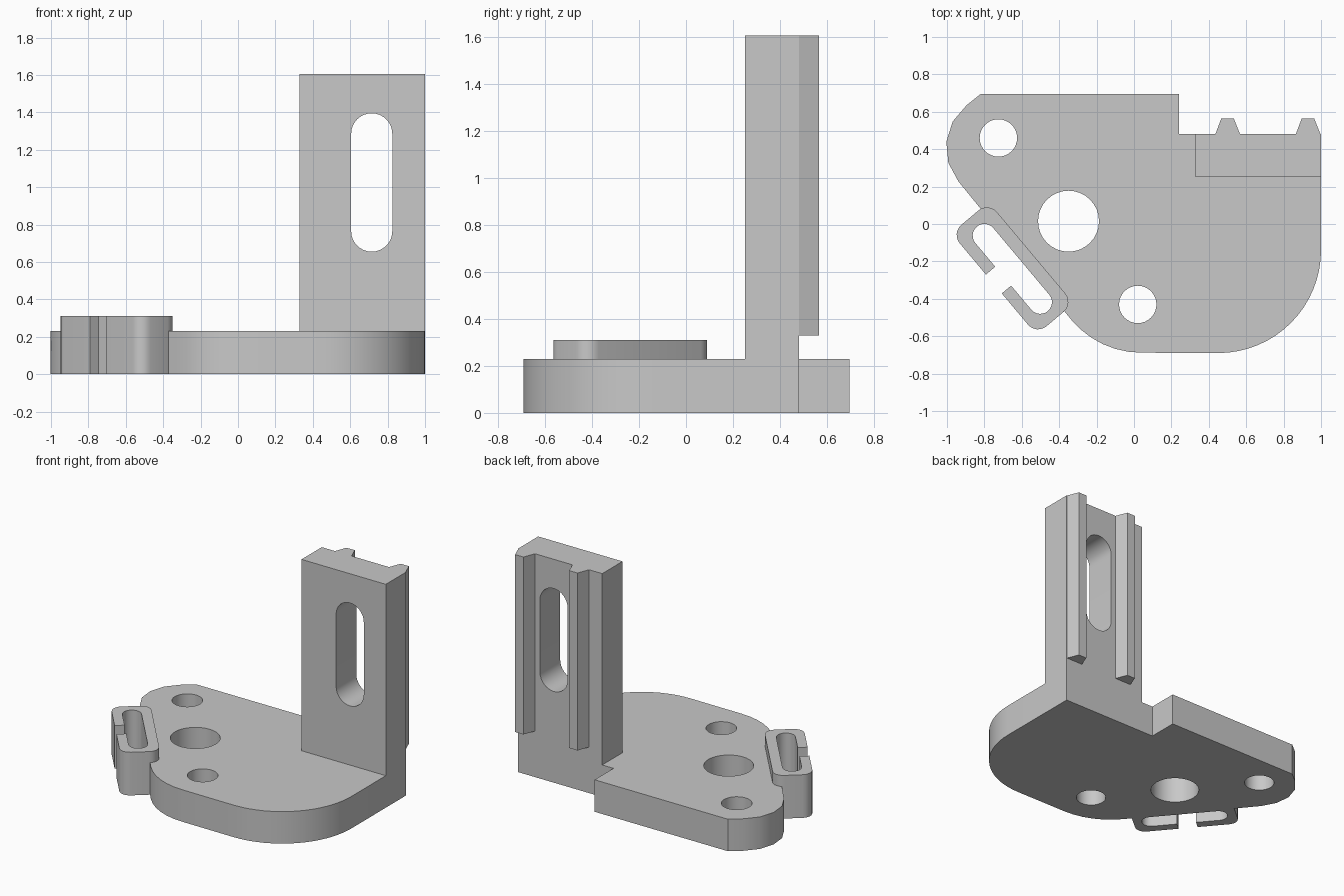
import bpy, bmesh
from math import radians, cos, sin
from mathutils import Matrix, Vector

cube = bpy.data.objects.get("Cube")
if cube:
    bpy.data.objects.remove(cube, do_unlink=True)

grey = bpy.data.materials.new("plain grey")
grey.use_nodes = True
grey.diffuse_color = (0.58, 0.58, 0.58, 1)
grey.node_tree.nodes["Principled BSDF"].inputs["Base Color"].default_value = grey.diffuse_color


def arc(cx, cy, r, start, end, steps):
    """Points along an arc, angles in degrees."""
    angles = [radians(start + (end - start) * i / steps) for i in range(steps + 1)]
    return [(cx + r * cos(a), cy + r * sin(a)) for a in angles]


def circle(cx, cy, r, steps=32):
    return arc(cx, cy, r, 0, 360, steps)[:-1]


def rect(x0, x1, y0, y1):
    return [(x0, y0), (x1, y0), (x1, y1), (x0, y1)]


def extrude_profile(name, loops, depth, matrix):
    """Fill an outline with its holes, thicken it and place it."""
    bm = bmesh.new()
    edges = []
    for loop in loops:
        verts = [bm.verts.new((x, y, 0)) for x, y in loop]
        edges += [bm.edges.new((v, verts[i - 1])) for i, v in enumerate(verts)]
    bmesh.ops.triangle_fill(bm, edges=edges, use_beauty=True)
    new = bmesh.ops.extrude_face_region(bm, geom=bm.faces[:], use_keep_orig=True)["geom"]
    bmesh.ops.translate(bm, vec=(0, 0, depth),
                        verts=[g for g in new if isinstance(g, bmesh.types.BMVert)])
    bmesh.ops.transform(bm, matrix=matrix, verts=bm.verts[:])
    bmesh.ops.recalc_face_normals(bm, faces=bm.faces[:])
    for f in bm.faces:
        f.smooth = True
    for e in bm.edges:
        e.smooth = e.calc_face_angle(0) < radians(30)
    mesh = bpy.data.meshes.new(name)
    bm.to_mesh(mesh)
    bm.free()
    mesh.materials.append(grey)
    obj = bpy.data.objects.new(name, mesh)
    bpy.context.collection.objects.link(obj)
    return obj


# Base plate with rounded corners and three round holes
plate = [(0.24, 0.695), (-0.82, 0.695)]
plate += arc(-0.72, 0.41, 0.285, 128, 220, 4)
plate += arc(0.04, -0.2, 0.488, 220, 270, 6)
plate += arc(0.45, -0.14, 0.55, 270, 360, 16)
plate += [(1, 0.48), (0.24, 0.48)]
holes = [circle(-0.725, 0.46, 0.1), circle(-0.35, 0.015, 0.163), circle(0.02, -0.43, 0.1)]
extrude_profile("base_plate", [plate] + holes, 0.23, Matrix())

# Upright wall with a long slot, drawn in x and z
slot = arc(0.715, 1.285, 0.11, 0, 180, 16) + arc(0.715, 0.765, 0.11, 180, 360, 16)
wall_place = Matrix.Translation((0, 0.48, 0)) @ Matrix.Rotation(radians(90), 4, "X")
extrude_profile("upright_wall", [rect(0.33, 1, 0.23, 1.605), slot], 0.23, wall_place)

# Two tapered rails on the back of the wall
for name, x in (("inner_rail", 0.5), ("outer_rail", 0.93)):
    rail = [(x - 0.065, 0.48), (x + 0.067, 0.48), (x + 0.033, 0.565), (x - 0.033, 0.565)]
    extrude_profile(name, [rail], 1.275, Matrix.Translation((0, 0, 0.33)))

# Open clip on the slanted edge: outer path, then back along the inner slot
r_out, r_in = 0.07, 0.0625
clip = [(-0.302, 0.78)]
clip += arc(-0.52, 0.71, r_out, 90, 180, 6) + arc(-0.52, 0.59, r_out, 180, 270, 6)
clip += arc(0.048, 0.59, r_out, 270, 360, 6) + arc(0.048, 0.71, r_out, 0, 90, 6)
clip += [(-0.17, 0.78), (-0.17, 0.715)]
clip += arc(-0.002, 0.6525, r_in, 90, -90, 12) + arc(-0.467, 0.6525, r_in, 270, 90, 12)
clip += [(-0.302, 0.715)]
along, out = Vector((0.643, -0.766, 0)), Vector((-0.766, -0.643, 0))
clip_place = Matrix((along, out, (0, 0, 1))).transposed().to_4x4()
extrude_profile("edge_clip", [clip], 0.31, clip_place)
